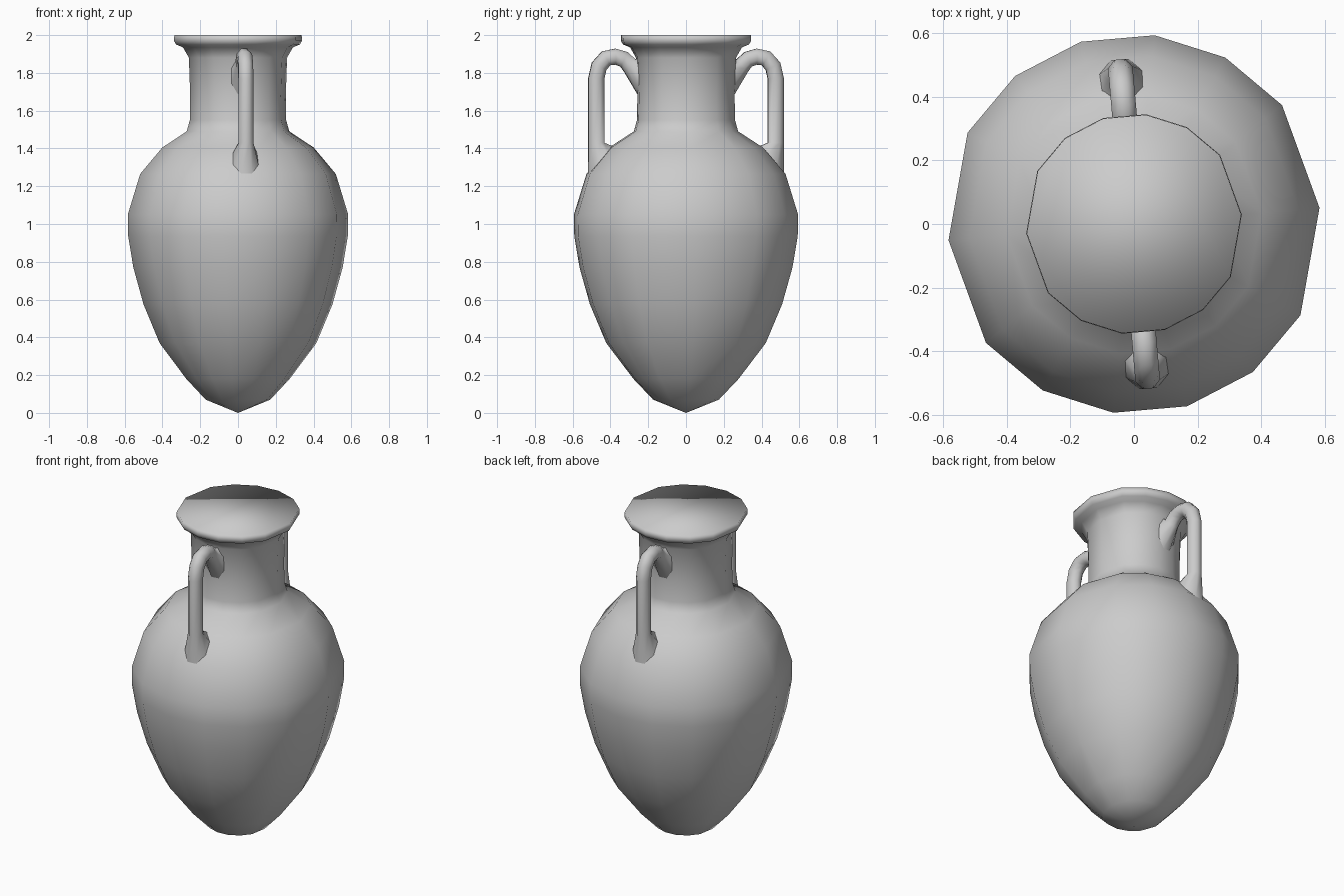
import bpy, bmesh
from math import sin, cos, radians, pi

if "Cube" in bpy.data.objects:
    bpy.data.objects.remove(bpy.data.objects["Cube"])

TURN = 5  # the whole vase is turned slightly about z


def finish(name, bm):
    bmesh.ops.recalc_face_normals(bm, faces=bm.faces)
    mesh = bpy.data.meshes.new(name)
    bm.to_mesh(mesh)
    bm.free()
    mesh.polygons.foreach_set("use_smooth", [True] * len(mesh.polygons))
    obj = bpy.data.objects.new(name, mesh)
    bpy.context.collection.objects.link(obj)
    return obj


def skin(bm, rings):
    # bridge successive closed rings with quads
    for a, b in zip(rings, rings[1:]):
        n = len(a)
        for i in range(n):
            j = (i + 1) % n
            bm.faces.new((a[i], a[j], b[j], b[i]))


# Body, neck and rim: 14-sided lathe, with one wide facet pair on each side
half = [0, 33.75, 56.25, 78.75, 101.25, 123.75, 146.25]
spokes = [(radians(TURN + a + k), cos(pi / 16) if a == 0 else 1)
          for k in (0, 180) for a in half]
profile = [(0.175, 0.07), (0.28, 0.18), (0.425, 0.37), (0.512, 0.575),
           (0.567, 0.77), (0.595, 0.935), (0.597, 1.05), (0.53, 1.265),
           (0.41, 1.405), (0.278, 1.49), (0.261, 1.55), (0.259, 1.68),
           (0.266, 1.88), (0.298, 1.935), (0.335, 1.95), (0.347, 1.97),
           (0.345, 2.0)]
bm = bmesh.new()
rings = [[bm.verts.new((r * f * cos(a), r * f * sin(a), z)) for a, f in spokes]
         for r, z in profile]
skin(bm, rings)
bm.faces.new(rings[-1])  # flat top
tip = bm.verts.new((0, 0, 0))
for i in range(14):
    bm.faces.new((tip, rings[0][(i + 1) % 14], rings[0][i]))
finish("vase_body", bm)

# Handles: (radius, height, tilt, half length, half width) of each section
sections = [(0.448, 1.335, -45, 0.108, 0.075),
            (0.477, 1.43, 0, 0.046, 0.042),
            (0.477, 1.77, 0, 0.046, 0.042),
            (0.462, 1.835, 28, 0.046, 0.042),
            (0.425, 1.877, 60, 0.046, 0.042),
            (0.375, 1.886, 90, 0.046, 0.042),
            (0.330, 1.872, 115, 0.046, 0.042),
            (0.298, 1.838, 132, 0.048, 0.042),
            (0.254, 1.785, 92, 0.105, 0.062)]
for name, turn in (("back_handle", 90 + TURN), ("front_handle", 270 + TURN)):
    c, s = cos(radians(turn)), sin(radians(turn))
    bm = bmesh.new()
    rings = []
    for r, z, tilt, length, width in sections:
        ring = []
        for i in range(8):
            a = 2 * pi * (i + 0.5) / 8
            u, v = length * cos(a), width * sin(a)
            out = r + u * cos(radians(tilt))
            ring.append(bm.verts.new((out * c - v * s, out * s + v * c,
                                      z + u * sin(radians(tilt)))))
        rings.append(ring)
    skin(bm, rings)
    finish(name, bm)
